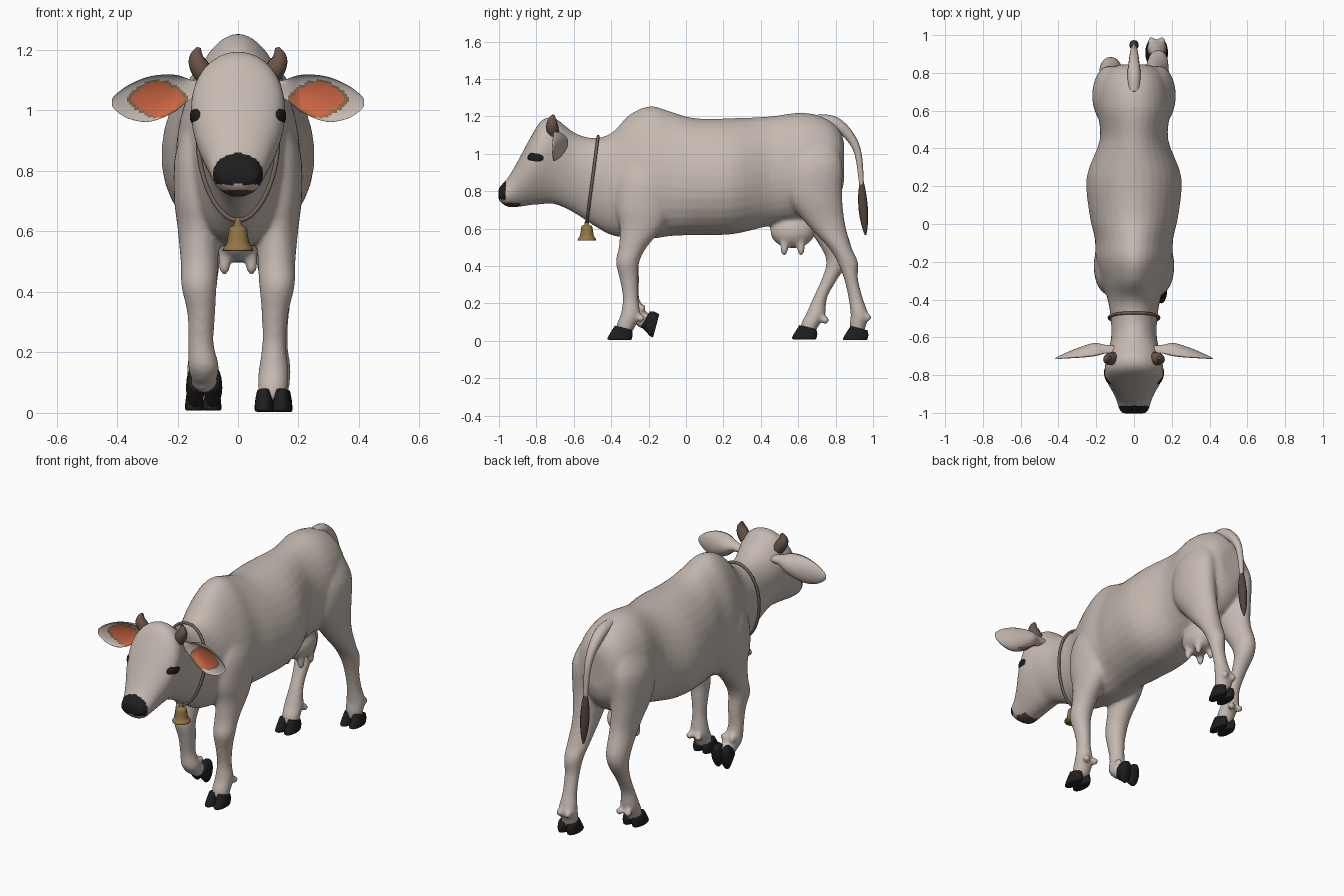
import bpy, bmesh, math
from mathutils import Matrix, Vector

default = bpy.data.objects.get("Cube")
if default:
    bpy.data.objects.remove(default)


def material(name, r, g, b):
    m = bpy.data.materials.new(name)
    m.use_nodes = True
    m.diffuse_color = (r, g, b, 1)
    bsdf = next(n for n in m.node_tree.nodes if n.type == 'BSDF_PRINCIPLED')
    bsdf.inputs["Base Color"].default_value = (r, g, b, 1)
    bsdf.inputs["Roughness"].default_value = 0.8
    return m


HIDE = material("pale hide", .56, .49, .44)
BLACK = material("hoof black", .013, .013, .013)
MOUTH = material("mouth brown", .1, .055, .04)
HORN = material("horn brown", .14, .09, .065)
PINK = material("inner ear orange", .6, .13, .055)
RIM = material("ear rim olive", .2, .15, .07)
BRASS = material("bell brass", .3, .18, .06)
ROPE = material("rope grey brown", .16, .125, .1)
HAIR = material("tail hair brown", .085, .058, .045)


def make(name, bm, *mats):
    bmesh.ops.recalc_face_normals(bm, faces=bm.faces)
    me = bpy.data.meshes.new(name)
    bm.to_mesh(me)
    bm.free()
    for m in mats:
        me.materials.append(m)
    me.shade_smooth()
    ob = bpy.data.objects.new(name, me)
    bpy.context.collection.objects.link(ob)
    return ob


def refine(rows, steps):
    """Catmull-Rom refinement of the section table."""
    out = []
    for i in range(len(rows) - 1):
        p = [rows[max(0, min(len(rows) - 1, i + k))] for k in (-1, 0, 1, 2)]
        for s in range(steps):
            t = s / steps
            out.append([(2 * b + (c - a) * t + (2 * a - 5 * b + 4 * c - d) * t * t
                         + (3 * b - a - 3 * c + d) * t ** 3) / 2 for a, b, c, d in zip(*p)])
    return out + [list(rows[-1])]


def skin(bm, rings):
    """Bridge closed rings of points and cap both ends."""
    vs = [[bm.verts.new(p) for p in ring] for ring in rings]
    n = len(vs[0])
    for a, b in zip(vs, vs[1:]):
        for j in range(n):
            k = (j + 1) % n
            bm.faces.new((a[j], a[k], b[k], b[j]))
    bm.faces.new(vs[0])
    bm.faces.new(vs[-1])


def loft(bm, rows, axis, n=24, steps=4):
    """Rows: position on axis, low, high, x centre, x half width, taper."""
    rings = []
    for s, lo, hi, xc, hw, taper in refine(rows, steps):
        ring = []
        for j in range(n):
            a = math.tau * j / n
            x = xc + hw * math.cos(a) * (1 + taper * math.sin(a))
            w = (lo + hi) / 2 + (hi - lo) / 2 * math.sin(a)
            ring.append((x, s, w) if axis == 'y' else (x, w, s))
        rings.append(ring)
    skin(bm, rings)


def ball(bm, loc, radii, turn=0):
    m = Matrix.Translation(loc) @ Matrix.Rotation(turn, 4, 'Z') @ Matrix.Diagonal((*radii, 1))
    bmesh.ops.create_uvsphere(bm, u_segments=24, v_segments=14, radius=1, matrix=m)


def tube(name, points, radii, mat, closed=False):
    cu = bpy.data.curves.new(name, 'CURVE')
    cu.dimensions = '3D'
    cu.bevel_depth = 1
    cu.bevel_resolution = 4
    cu.use_fill_caps = True
    sp = cu.splines.new('POLY')
    pts = refine([(*p, r) for p, r in zip(points, radii)], 5)
    if closed:
        pts = [(*p, r) for p, r in zip(points, radii)]
    sp.points.add(len(pts) - 1)
    for q, (x, y, z, r) in zip(sp.points, pts):
        q.co, q.radius = (x, y, z, 1), r
    sp.use_cyclic_u = closed
    sp.use_smooth = True
    cu.materials.append(mat)
    ob = bpy.data.objects.new(name, cu)
    bpy.context.collection.objects.link(ob)


# Trunk, neck and head: y, underside, top, half width, taper
TRUNK = [(.845, .85, 1.06, .07, 0), (.82, .77, 1.13, .13, 0), (.75, .69, 1.19, .175, 0),
         (.62, .64, 1.22, .195, 0), (.45, .615, 1.2, .18, -.05), (.25, .57, 1.19, .25, -.08),
         (.05, .565, 1.19, .235, -.1), (-.08, .56, 1.225, .205, -.15), (-.19, .545, 1.255, .2, -.2),
         (-.3, .55, 1.21, .17, -.15), (-.4, .565, 1.11, .14, 0), (-.5, .62, 1.085, .122, .15),
         (-.6, .685, 1.115, .12, .15), (-.7, .73, 1.19, .14, .2), (-.77, .73, 1.18, .152, .25),
         (-.83, .725, 1.09, .142, .25), (-.9, .715, .96, .107, .15), (-.95, .715, .875, .088, 0),
         (-.985, .735, .835, .078, 0), (-1.003, .755, .815, .06, 0)]
body = bmesh.new()
loft(body, [(y, lo, hi, 0, hw, t) for y, lo, hi, hw, t in TRUNK], 'y', 32)

# Legs: z, front y, back y, inner x, outer x
FORE_TOP = [(1.03, -.28, -.12, .06, .14), (.87, -.36, -.07, .05, .205), (.72, -.375, -.08, .055, .212),
            (.61, -.355, -.12, .06, .2), (.5, -.36, -.21, .065, .19), (.42, -.375, -.25, .07, .188)]
FORE_DOWN = [(.33, -.355, -.255, .078, .167), (.23, -.338, -.255, .08, .158),
             (.14, -.35, -.245, .068, .168), (.09, -.37, -.265, .065, .165), (.04, -.37, -.29, .07, .16)]
FORE_UP = [(.33, -.355, -.25, .075, .168), (.23, -.335, -.25, .08, .165),
           (.15, -.33, -.22, .062, .165), (.1, -.29, -.2, .075, .15)]
HIND_TOP = [(1.1, .58, .78, .05, .14), (.95, .53, .835, .04, .215), (.78, .53, .835, .04, .215)]
HIND_BACK = [(.63, .64, .85, .05, .19), (.5, .76, .885, .06, .185), (.42, .81, .92, .075, .18),
             (.33, .845, .92, .085, .17), (.23, .868, .945, .085, .165), (.14, .88, .975, .07, .175),
             (.09, .875, .965, .07, .17), (.04, .88, .95, .075, .165)]
HIND_FRONT = [(.63, .63, .845, .05, .19), (.5, .72, .885, .06, .185), (.42, .75, .87, .07, .18),
              (.33, .725, .81, .08, .165), (.23, .68, .755, .08, .16), (.14, .64, .745, .068, .17),
              (.09, .615, .715, .065, .165), (.04, .615, .69, .07, .16)]
for side, rows in ((1, FORE_TOP + FORE_DOWN), (-1, FORE_TOP + FORE_UP),
                   (1, HIND_TOP + HIND_BACK), (-1, HIND_TOP + HIND_FRONT)):
    loft(body, [(z, f, b, side * (i + o) / 2, (o - i) / 2, 0) for z, f, b, i, o in rows], 'z')
ball(body, (-.112, -.225, .11), (.045, .05, .045))

# Dewclaws behind each fetlock
for x, y, z in ((.115, -.24, .12), (-.112, -.235, .175), (.12, .97, .125), (-.115, .745, .11)):
    for dx in (-.028, .028):
        ball(body, (x + dx, y, z), (.02, .022, .022))

# Udder with four teats
ball(body, (0, .57, .585), (.085, .12, .09))
for x in (-.045, .045):
    for y in (.525, .615):
        ball(body, (x, y, .505), (.021, .021, .055))

# Fuse all flesh into one smooth surface
rough = make("body_rough", body, HIDE)
fuse = rough.modifiers.new("fuse", 'REMESH')
fuse.mode, fuse.voxel_size = 'VOXEL', .01
relax = rough.modifiers.new("relax", 'SMOOTH')
relax.factor, relax.iterations = .5, 9
bpy.context.view_layer.update()
mesh = bpy.data.meshes.new_from_object(rough.evaluated_get(bpy.context.evaluated_depsgraph_get()))
bpy.data.objects.remove(rough)
mesh.materials.clear()
for m in (HIDE, BLACK, MOUTH):
    mesh.materials.append(m)
for f in mesh.polygons:
    c = f.center
    f.material_index = 0
    if c.y < -.962 and c.z > .755:
        f.material_index = 1
    elif c.y < -.885 and c.z < .737:
        f.material_index = 2
mesh.shade_smooth()
bpy.context.collection.objects.link(bpy.data.objects.new("body", mesh))

# Cloven hooves
CLAW = [(.09, -.03, .06, .024), (.05, -.05, .065, .029), (.01, -.07, .06, .031), (0, -.064, .055, .027)]
for name, loc, pitch in (("front_left_hoof", (.115, -.35, .005), 0),
                         ("front_right_hoof", (-.112, -.158, .085), 75),
                         ("back_left_hoof", (.12, .91, .003), 0),
                         ("back_right_hoof", (-.115, .637, .008), 0)):
    bm = bmesh.new()
    for s in (-1, 1):
        loft(bm, [(z, lo, hi, s * .029, hw, 0) for z, lo, hi, hw in CLAW], 'z', 20)
    for v in bm.verts:
        v.co.z *= .76 - 2.8 * v.co.y
    bm.transform(Matrix.Translation(loc) @ Matrix.Rotation(math.radians(pitch), 4, 'X'))
    make(name, bm, BLACK)

# Ears (x, low z, high z, rim y, depth), eyes and horns
EAR = [(.08, 1.045, 1.085, -.67, .025), (.15, 1.04, 1.1, -.685, .045), (.21, .995, 1.118, -.7, .07),
       (.29, .963, 1.113, -.708, .055), (.36, .972, 1.085, -.712, .03), (.405, 1.0, 1.052, -.715, .012),
       (.417, 1.018, 1.035, -.715, .004)]
for side, label in ((1, "left"), (-1, "right")):
    bm = bmesh.new()
    rings = []
    for x, lo, hi, y, d in refine(EAR, 8):
        hollow = min(1, max(-.5, (x - .15) / .05)) * .5
        ring = []
        for j in range(40):
            a = math.tau * j / 40
            c = math.cos(a)
            ring.append((side * x, y + d * (c if c > 0 else -c * hollow),
                         (lo + hi) / 2 + (hi - lo) / 2 * math.sin(a)))
        rings.append(ring)
    skin(bm, rings)
    for f in bm.faces:
        c = f.calc_center_median()
        u = abs((abs(c.x) - .265) / .095) ** 1.4 + abs((c.z - 1.038) / .064) ** 1.4
        j = [r for r in refine(EAR, 8) if r[0] <= abs(c.x) + .001]
        if j and u < 1.1 and c.y < j[-1][3] + j[-1][4] * .53 and abs(c.z - 1.038) < .062:
            f.material_index = 1 if u < .92 else 2
    make(label + "_ear", bm, HIDE, PINK, RIM)

    bm = bmesh.new()
    ball(bm, (side * .137, -.803, .98), (.02, .046, .031), side * -.25)
    make(label + "_eye", bm, BLACK)
    tube(label + "_horn", [(side * .105, -.71, 1.11), (side * .128, -.715, 1.145),
                           (side * .137, -.715, 1.175), (side * .13, -.71, 1.207)],
         (.033, .033, .025, .008), HORN)

# Tail and its hair tuft
tube("tail", [(0, .7, 1.18), (0, .79, 1.165), (0, .87, 1.1), (0, .92, 1.0), (0, .94, .82)],
     (.03, .035, .027, .019, .012), HIDE)
tube("tail_tuft", [(0, .94, .85), (0, .942, .79), (0, .948, .7), (0, .955, .62), (0, .96, .565)],
     (.01, .021, .025, .017, .004), HAIR)

# Neck rope with hanging bell
loop = []
for i in range(48):
    a = math.tau * i / 48
    s = math.sin(a)
    loop.append((.13 * math.cos(a) * (1 + .15 * s), -.5 + .03 * s, .865 + .228 * s))
tube("neck_rope", loop, [.008] * 48, ROPE, True)
bm = bmesh.new()
BELL = [(.648, .006), (.632, .012), (.62, .014), (.612, .028), (.585, .033), (.56, .038),
        (.545, .048), (.536, .049)]
loft(bm, [(z, -.53 - r, -.53 + r, 0, r, 0) for z, r in BELL], 'z')
bell = make("bell", bm, BRASS)
